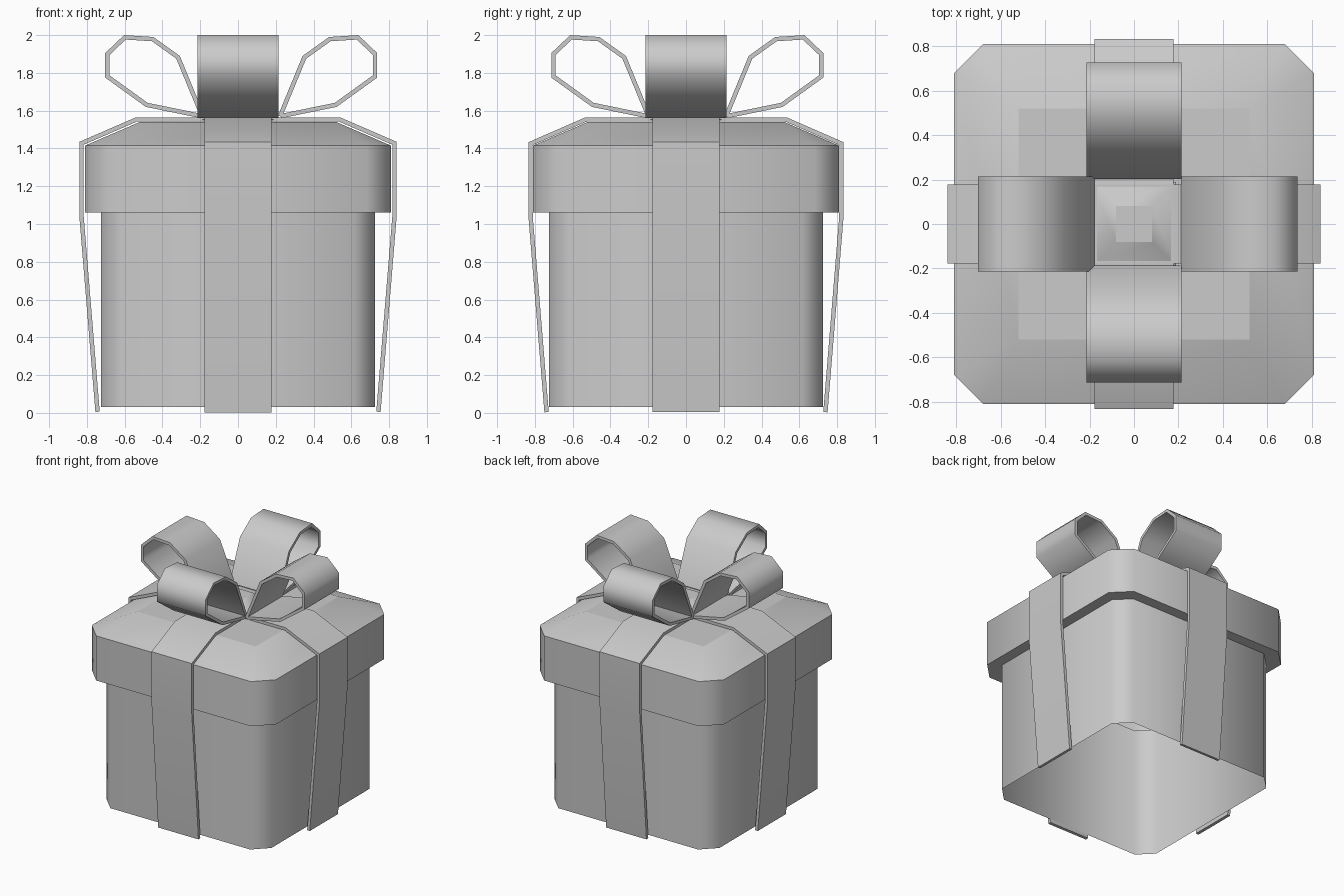
import bpy, bmesh
from math import radians, cos, sin

if "Cube" in bpy.data.objects:
    bpy.data.objects.remove(bpy.data.objects["Cube"])


def finish(name, bm):
    me = bpy.data.meshes.new(name)
    bm.to_mesh(me)
    bm.free()
    ob = bpy.data.objects.new(name, me)
    bpy.context.collection.objects.link(ob)
    bpy.ops.object.select_all(action='DESELECT')
    ob.select_set(True)
    bpy.context.view_layer.objects.active = ob
    return ob


def smooth():
    bpy.ops.object.shade_smooth_by_angle(angle=radians(60))


def loft(name, rings, cap=False):
    """Open shell of chamfered squares (half width, chamfer, z), optional flat top."""
    bm = bmesh.new()
    loops = []
    for r, c, z in rings:
        k = r - c
        pts = [(r, -k), (r, k), (k, r), (-k, r), (-r, k), (-r, -k), (-k, -r), (k, -r)]
        loops.append([bm.verts.new((x, y, z)) for x, y in pts])
    for lo, hi in zip(loops, loops[1:]):
        for i in range(8):
            j = (i + 1) % 8
            bm.faces.new((lo[i], lo[j], hi[j], hi[i]))
    bmesh.ops.remove_doubles(bm, verts=bm.verts, dist=1e-4)
    if cap:  # separate square so the top shades flat
        r, _, z = rings[-1]
        bm.faces.new([bm.verts.new((x * r, y * r, z))
                      for x, y in ((-1, -1), (1, -1), (1, 1), (-1, 1))])
    finish(name, bm)
    smooth()


def strip(name, path, half_width, turn, shift=(0, 0, 0), thickness=0.023):
    """Band along an outer (x, z) path, thickened inward and turned about z."""
    bm = bmesh.new()
    a = radians(turn)
    n, f = [[bm.verts.new((x * cos(a) - w * sin(a) + shift[0],
                           x * sin(a) + w * cos(a) + shift[1],
                           z + shift[2])) for x, z in path]
            for w in (-half_width, half_width)]
    for i in range(len(path) - 1):
        bm.faces.new((n[i], n[i + 1], f[i + 1], f[i]))
    ob = finish(name, bm)
    mod = ob.modifiers.new("thickness", 'SOLIDIFY')
    mod.thickness = thickness
    mod.offset = -1
    mod.use_even_offset = True
    bpy.ops.object.modifier_apply(modifier=mod.name)
    smooth()


# Box shell, open below, and overhanging lid
loft("box", [(0.725, 0.11, 0.03), (0.725, 0.11, 1.06)])
loft("lid", [(0.725, 0.11, 1.06), (0.81, 0.13, 1.06), (0.81, 0.13, 1.415),
             (0.52, 0, 1.54)], cap=True)

# Two ribbons crossing over the lid
half = [(0.755, 0.005), (0.84, 1.04), (0.84, 1.435), (0.54, 1.565)]
ribbon = [(-x, z) for x, z in half] + half[::-1]
strip("ribbon_across", ribbon, 0.177, 0)
strip("ribbon_front_back", [(x * 0.993, z) for x, z in ribbon], 0.177, 90, (0, 0, -0.002))

# Four bow loops
loop = [(0.195, 1.575), (0.325, 1.89), (0.465, 1.99), (0.62, 2.0), (0.72, 1.905),
        (0.72, 1.775), (0.505, 1.62), (0.212, 1.56)]
for name, turn, shift in (("bow_right", 0, (0.017, 0, 0)), ("bow_back", 90, (0, 0.007, 0)),
                          ("bow_left", 180, (0.017, 0, 0)), ("bow_front", 270, (0, 0.007, 0))):
    strip(name, loop, 0.215, turn, shift)

# Low knot in the middle
loft("bow_knot", [(0.19, 0, 1.55), (0.08, 0, 1.62)], cap=True)
